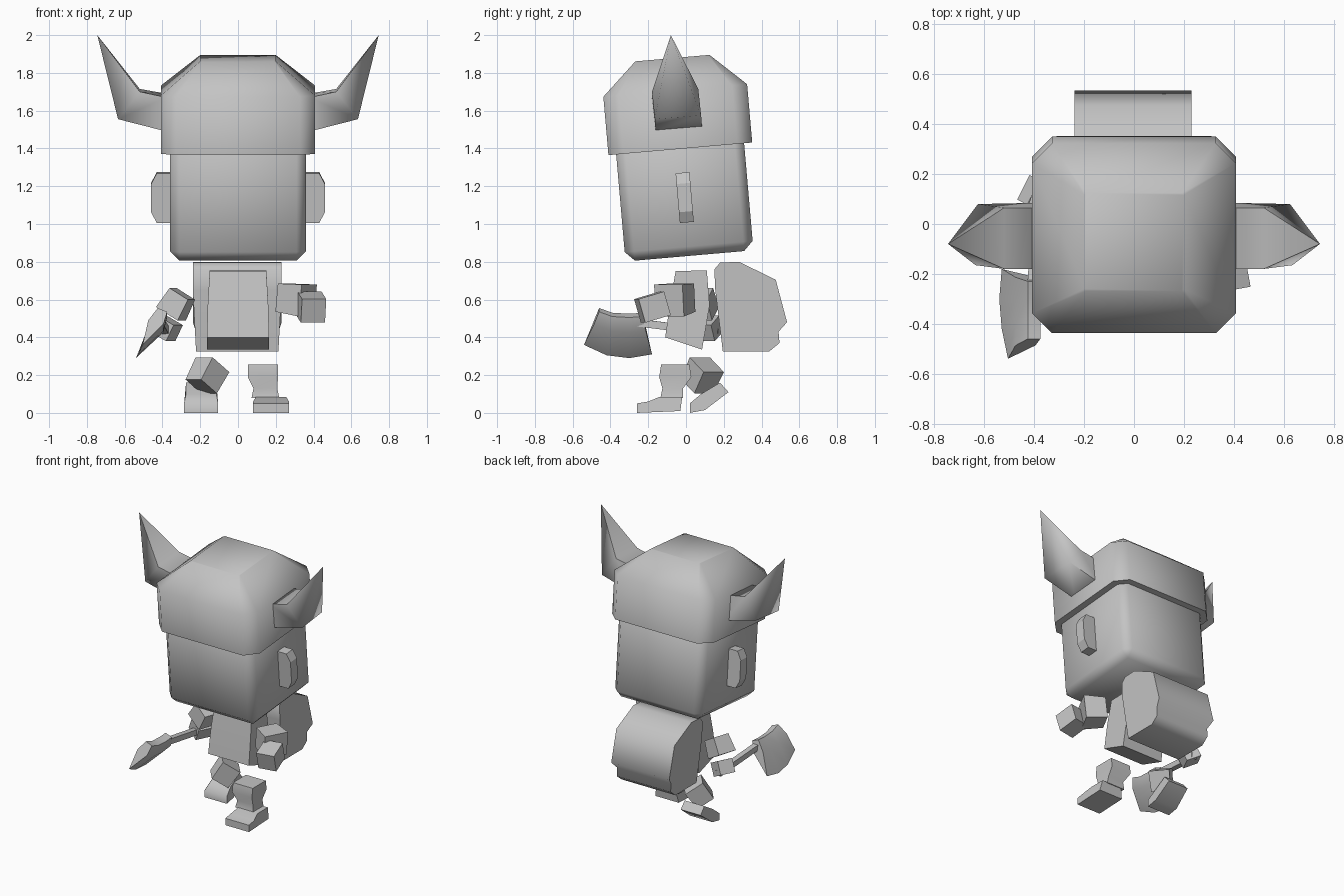
import bpy, bmesh, math
from mathutils import Vector, Matrix

if "Cube" in bpy.data.objects:
    bpy.data.objects.remove(bpy.data.objects["Cube"], do_unlink=True)

GREY = (0.55, 0.55, 0.55, 1)
mat = bpy.data.materials.new("plain grey")
mat.use_nodes = True
mat.diffuse_color = GREY
mat.node_tree.nodes["Principled BSDF"].inputs["Base Color"].default_value = GREY
TILT = math.radians(5)


def finish(name, bm, angle=60):
    bmesh.ops.remove_doubles(bm, verts=bm.verts, dist=0.0005)
    bmesh.ops.recalc_face_normals(bm, faces=bm.faces)
    me = bpy.data.meshes.new(name)
    bm.to_mesh(me)
    bm.free()
    me.materials.append(mat)
    for p in me.polygons:
        p.use_smooth = True
    me.set_sharp_from_angle(angle=math.radians(angle))
    ob = bpy.data.objects.new(name, me)
    bpy.context.scene.collection.objects.link(ob)
    return ob


def loft(name, rings, angle=60):
    """Skin a row of equal rings and cap both ends."""
    bm = bmesh.new()
    rows = [[bm.verts.new(p) for p in ring] for ring in rings]
    n = len(rows[0])
    for a, b in zip(rows, rows[1:]):
        for i in range(n):
            bm.faces.new((a[i], a[(i + 1) % n], b[(i + 1) % n], b[i]))
    bm.faces.new(rows[0])
    bm.faces.new(rows[-1])
    return finish(name, bm, angle)


def rect(cx, cy, z, hx, hy, cut=0.0):
    """Level rectangle ring, with corners cut off when asked."""
    if not cut:
        pts = [(-hx, -hy), (hx, -hy), (hx, hy), (-hx, hy)]
    else:
        a, b = hx - cut, hy - cut
        pts = [(-a, -hy), (a, -hy), (hx, -b), (hx, b),
               (a, hy), (-a, hy), (-hx, b), (-hx, -b)]
    return [Vector((cx + x, cy + y, z)) for x, y in pts]


def side_prism(name, profile, cx, half):
    """Extrude a (y, z) profile across x; half may depend on z."""
    return loft(name, [[(cx + s * half(z), y, z) for y, z in profile] for s in (-1, 1)])


def limb(name, start, end, w0, w1):
    """Tapered square block between two points."""
    a, b = Vector(start), Vector(end)
    q = (b - a).to_track_quat("Z", "Y")
    return loft(name, [[p + q @ v for v in rect(0, 0, 0, w / 2, w / 2)]
                       for p, w in ((a, w0), (b, w1))])


# Head: bevelled box leaning forward
bm = bmesh.new()
bmesh.ops.create_cube(bm, size=1)
bmesh.ops.scale(bm, vec=(0.72, 0.68, 0.70), verts=bm.verts)
bmesh.ops.bevel(bm, geom=bm.edges[:], offset=0.05, segments=1, affect="EDGES")
head = finish("head", bm)
head.location = (0, -0.012, 1.18)
head.rotation_euler.x = TILT

# Helmet: straight wall with cut corners, sloping to a small flat top
top = [v for v in rect(0, 0, 0.482, 0.2, 0.197, 0.008)]
helmet = loft("helmet", [rect(0, 0, 0, 0.408, 0.382, 0.08),
                         rect(0, 0, 0.31, 0.408, 0.382, 0.08), top])
helmet.location = (0, -0.03, 1.398)
helmet.rotation_euler.x = TILT

# Horns and ears on both sides
for side, s in (("left", 1), ("right", -1)):
    base = [(0.38, -0.16, 1.49), (0.38, 0.085, 1.51), (0.38, 0.065, 1.69), (0.38, -0.18, 1.67)]
    bend = [(0.635, -0.165, 1.555), (0.625, 0.08, 1.575), (0.52, 0.065, 1.715), (0.52, -0.18, 1.70)]
    tip = [(0.745, -0.08, 2.0)] * 4
    loft(side + "_horn", [[(s * x, y, z) for x, y, z in r] for r in (base, bend, tip)], 80)

    ear = [(0.34, -0.132), (0.43, -0.132), (0.46, -0.075),
           (0.46, 0.075), (0.43, 0.132), (0.34, 0.132)]
    ob = loft(side + "_ear", [[(s * x, y, z) for x, z in ear] for y in (-0.037, 0.037)], 10)
    ob.location = (0, -0.007, 1.14)
    ob.rotation_euler.x = TILT

# Torso: flared block
loft("torso", [
    [(-0.165, -0.11, 0.40), (0.165, -0.11, 0.40), (0.165, 0.085, 0.335), (-0.165, 0.085, 0.335)],
    [(-0.16, -0.085, 0.58), (0.16, -0.085, 0.58), (0.16, 0.125, 0.57), (-0.16, 0.125, 0.57)],
    [(-0.15, -0.055, 0.75), (0.15, -0.055, 0.75), (0.15, 0.11, 0.755), (-0.15, 0.11, 0.755)],
])

# Backpack with an overhanging flap
pack = [(0.15, 0.76), (0.18, 0.795), (0.28, 0.80), (0.475, 0.705), (0.535, 0.48),
        (0.49, 0.43), (0.495, 0.37), (0.44, 0.325), (0.195, 0.325), (0.155, 0.65)]
side_prism("backpack", pack, -0.004, lambda z: 0.235 if z > 0.45 else 0.218)

# Arms and hands
limb("left_arm", (0.24, -0.02, 0.61), (0.37, -0.09, 0.595), 0.15, 0.17)
limb("left_hand", (0.375, -0.11, 0.58), (0.40, -0.245, 0.54), 0.13, 0.13)
limb("right_arm", (-0.295, 0.07, 0.63), (-0.355, 0.09, 0.525), 0.12, 0.14)
limb("right_hand", (-0.36, 0.105, 0.49), (-0.40, 0.125, 0.405), 0.11, 0.11)

# Axe: shaft and a wedge blade with a curved edge
limb("axe_shaft", (-0.38, 0.17, 0.425), (-0.415, -0.36, 0.49), 0.04, 0.04)
stations = [(-0.46, 0.555, -0.54, 0.36, -0.505), (-0.39, 0.53, -0.42, 0.305, -0.53),
            (-0.30, 0.525, -0.30, 0.29, -0.54), (-0.23, 0.53, -0.18, 0.31, -0.53)]
blade = []
for ty, tz, ey, ez, ex in stations:
    my, mz = (ty * 2 + ey) / 3, (tz * 2 + ez) / 3
    blade.append([(-0.425, ty, tz), (-0.375, ty, tz - 0.02), (-0.395, my, mz - 0.02),
                  (ex, ey, ez), (-0.475, my, mz)])
loft("axe_blade", blade)

# Legs
loft("left_leg", [rect(0.145, -0.075, 0.08, 0.073, 0.06), rect(0.145, -0.07, 0.13, 0.063, 0.055),
                  rect(0.132, -0.057, 0.19, 0.08, 0.085), rect(0.132, -0.057, 0.255, 0.08, 0.075)])
limb("right_leg", (-0.135, 0.11, 0.255), (-0.195, 0.06, 0.14), 0.14, 0.13)

# Feet
side_prism("left_foot", [(-0.26, 0), (-0.26, 0.05), (-0.2, 0.06), (-0.14, 0.085),
                         (-0.02, 0.085), (-0.03, 0.01)], 0.175, lambda z: 0.095 if z < 0.07 else 0.08)
side_prism("right_foot", [(0.02, 0), (0.02, 0.05), (0.08, 0.10), (0.18, 0.16),
                          (0.225, 0.11), (0.10, 0.015)], -0.195, lambda z: 0.09 if z < 0.07 else 0.08)
